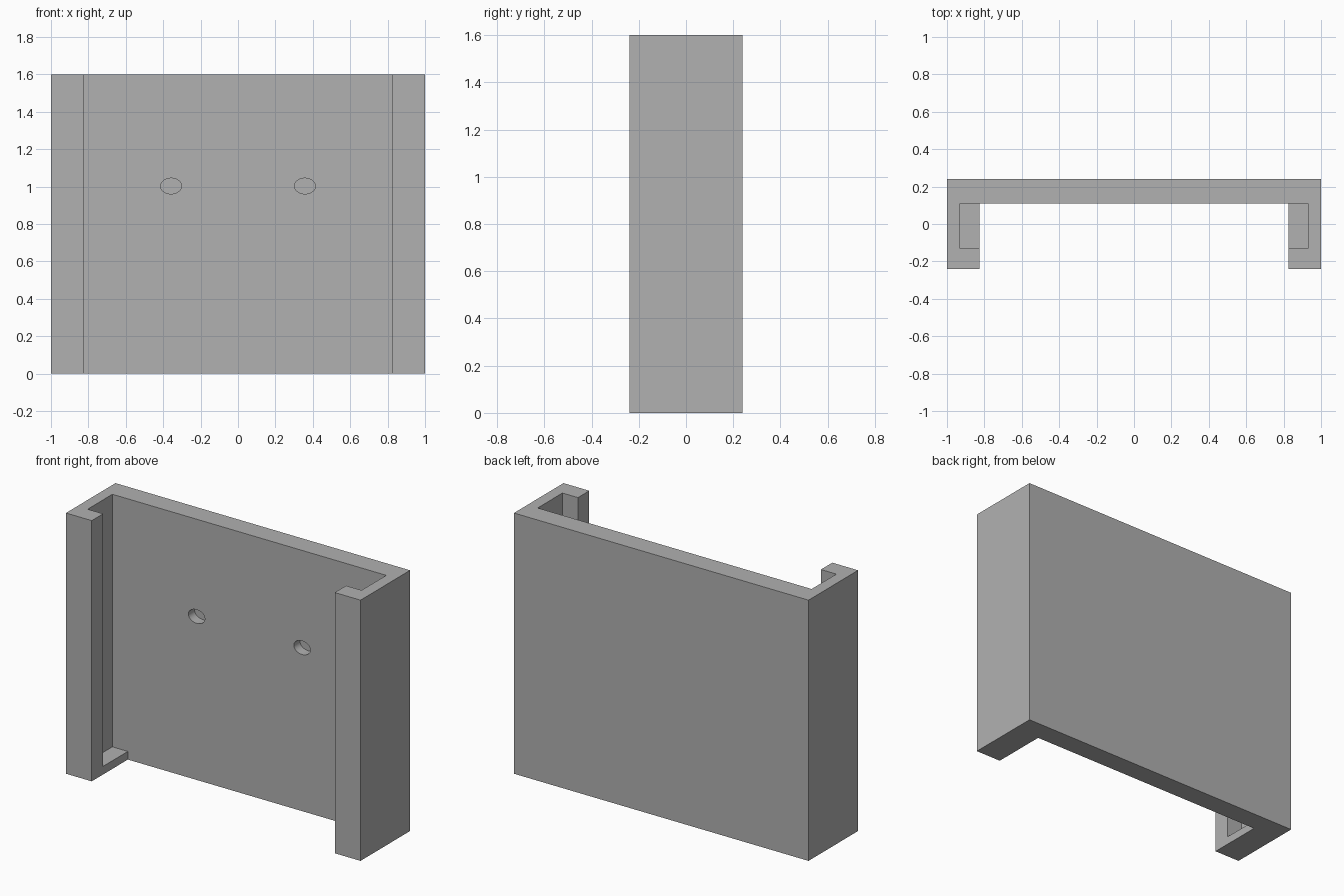
import bpy
import bmesh
from mathutils import Matrix

cube = bpy.data.objects.get("Cube")
if cube:
    bpy.data.objects.remove(cube, do_unlink=True)

WIDTH, DEPTH, HEIGHT = 1.0, 0.24, 1.6    # half width, half depth, full height
LIP_X, PLATE_Y = 0.825, 0.11             # inner edge of the lips, face of the plate
SLOT_X, SLOT_Y, FLOOR = 0.93, -0.13, 0.05

grey = bpy.data.materials.new("plain grey")
grey.use_nodes = True
colour = (0.44, 0.44, 0.44, 1)
grey.diffuse_color = colour
grey.node_tree.nodes["Principled BSDF"].inputs["Base Color"].default_value = colour


def add_object(name, bm):
    bmesh.ops.recalc_face_normals(bm, faces=bm.faces)
    mesh = bpy.data.meshes.new(name)
    bm.to_mesh(mesh)
    bm.free()
    mesh.materials.append(grey)
    obj = bpy.data.objects.new(name, mesh)
    bpy.context.collection.objects.link(obj)
    return obj


def prism(name, outline, z0, z1):
    bm = bmesh.new()
    face = bm.faces.new([bm.verts.new((x, y, z0)) for x, y in outline])
    top = bmesh.ops.extrude_face_region(bm, geom=[face])["geom"]
    verts = [v for v in top if isinstance(v, bmesh.types.BMVert)]
    bmesh.ops.translate(bm, verts=verts, vec=(0, 0, z1 - z0))
    return add_object(name, bm)


def cut(target, cutter):
    cutter.hide_render = True
    mod = target.modifiers.new("cut", "BOOLEAN")
    mod.operation, mod.solver, mod.object = "DIFFERENCE", "EXACT", cutter
    bpy.context.view_layer.objects.active = target
    bpy.ops.object.modifier_apply(modifier=mod.name)
    bpy.data.objects.remove(cutter, do_unlink=True)


# Back plate with two solid side arms
half = [(WIDTH, DEPTH), (WIDTH, -DEPTH), (LIP_X, -DEPTH), (LIP_X, PLATE_Y)]
outline = half + [(-x, y) for x, y in reversed(half)]
bracket = prism("wall_bracket", outline, 0, HEIGHT)

for side in (-1, 1):
    # Slot in each arm, open at the top and closed by a thin floor
    inner, outer = side * (LIP_X - 0.05), side * SLOT_X
    slot = [(inner, SLOT_Y), (outer, SLOT_Y), (outer, PLATE_Y), (inner, PLATE_Y)]
    cut(bracket, prism("slot_cutter", slot, FLOOR, HEIGHT + 0.1))

    # Blind oval screw hole in the plate
    bm = bmesh.new()
    bmesh.ops.create_cone(bm, cap_ends=True, segments=40, radius1=1, radius2=1, depth=0.12)
    bmesh.ops.transform(bm, verts=bm.verts, matrix=(
        Matrix.Translation((side * 0.358, PLATE_Y, 1.003))
        @ Matrix.Diagonal((0.056, 1, 0.042, 1))
        @ Matrix.Rotation(1.5707963, 4, "X")))
    cut(bracket, add_object("hole_cutter", bm))

# Smooth hole walls, sharp edges elsewhere
bpy.ops.object.select_all(action="DESELECT")
bracket.select_set(True)
bpy.context.view_layer.objects.active = bracket
bpy.ops.object.shade_smooth_by_angle(angle=0.5)
